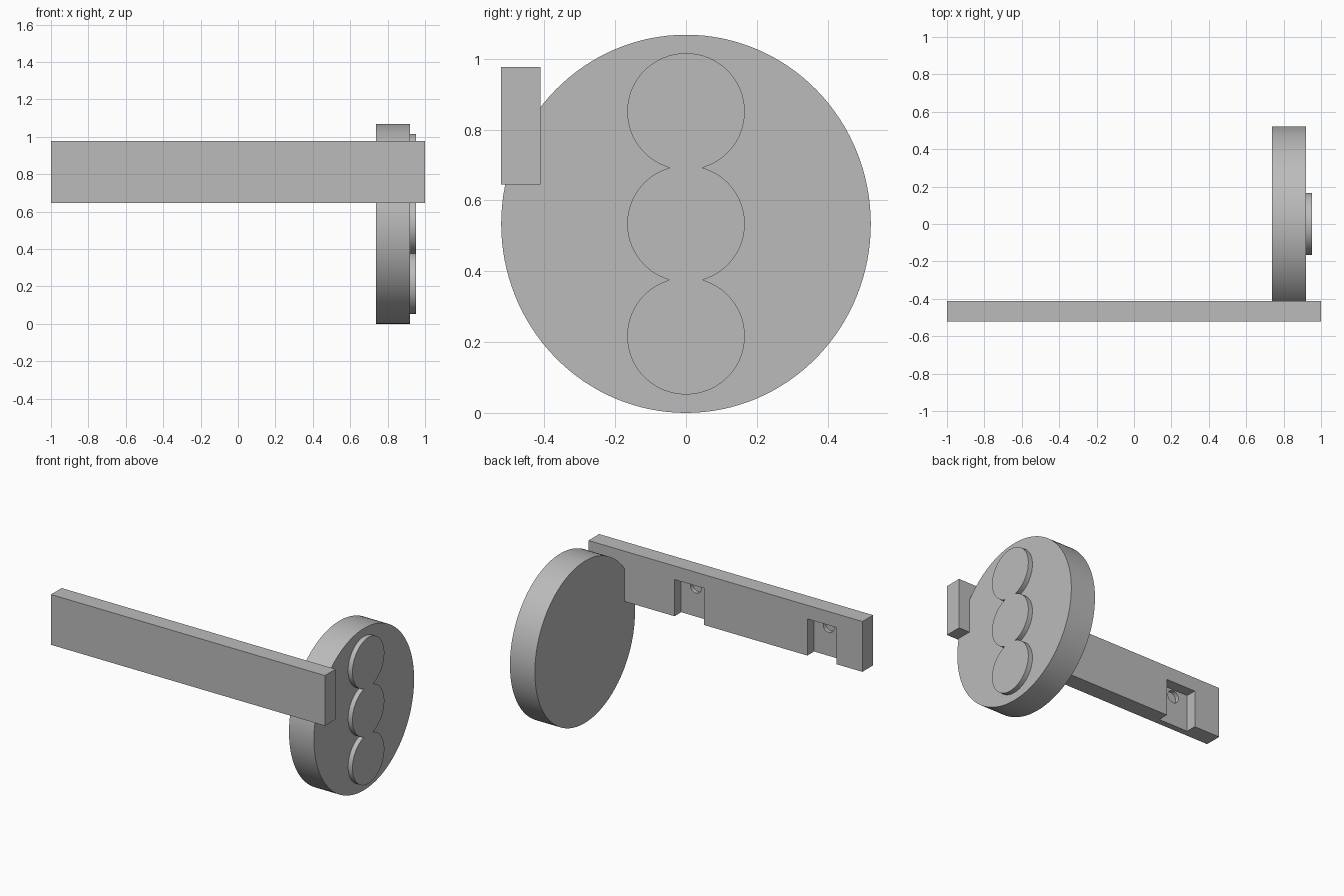
import bpy
from math import pi

cube = bpy.data.objects.get("Cube")
if cube:
    bpy.data.objects.remove(cube, do_unlink=True)

# One plain grey for everything
grey = bpy.data.materials.new("plain grey")
grey.use_nodes = True
colour = (0.5, 0.5, 0.5, 1)
grey.diffuse_color = colour
grey.node_tree.nodes["Principled BSDF"].inputs["Base Color"].default_value = colour


def finish(name):
    obj = bpy.context.object
    obj.name = name
    obj.data.materials.append(grey)
    bpy.ops.object.transform_apply(location=False, rotation=True, scale=True)
    return obj


def box(name, low, high):
    centre = [(a + b) / 2 for a, b in zip(low, high)]
    bpy.ops.mesh.primitive_cube_add(size=1, location=centre)
    bpy.context.object.scale = [b - a for a, b in zip(low, high)]
    return finish(name)


def x_disc(name, x0, x1, y_radius, z_radius, z):
    # Round plate lying across the x axis
    bpy.ops.mesh.primitive_cylinder_add(vertices=128, radius=1, depth=x1 - x0,
                                        location=((x0 + x1) / 2, 0, z),
                                        rotation=(0, pi / 2, 0))
    bpy.context.object.scale = (z_radius, y_radius, 1)
    obj = finish(name)
    bpy.ops.object.shade_smooth_by_angle()
    return obj


def boolean(target, other, operation):
    mod = target.modifiers.new(operation.title(), "BOOLEAN")
    mod.operation = operation
    mod.solver = "EXACT"
    mod.object = other
    bpy.context.view_layer.objects.active = target
    bpy.ops.object.modifier_apply(modifier=mod.name)
    bpy.data.objects.remove(other, do_unlink=True)


# Long bar with notches in its back, open at the bottom
FRONT, BACK, BOTTOM, TOP = -0.522, -0.411, 0.645, 0.977
WALL = BACK - 0.07
bar = box("bar", (-1, FRONT, BOTTOM), (1, BACK, TOP))
for x in (0.265, -0.705):
    notch = box("notch_cutter", (x - 0.107, WALL, BOTTOM - 0.1),
                (x + 0.107, BACK + 0.1, 0.887))
    boolean(bar, notch, "DIFFERENCE")
    # Blind hole in the wall of the notch
    bpy.ops.mesh.primitive_cylinder_add(vertices=32, radius=0.04, depth=0.05,
                                        location=(x, WALL, 0.84),
                                        rotation=(pi / 2, 0, 0))
    boolean(bar, finish("hole_cutter"), "DIFFERENCE")

# Large end disc, with its edge trimmed where it meets the bar
MIDDLE = 0.534
disc = x_disc("end_disc", 0.738, 0.92, 0.522, 0.534, MIDDLE)
trim = box("trim_cutter", (0.5, FRONT - 0.1, BOTTOM), (1.1, BACK, TOP))
boolean(disc, trim, "DIFFERENCE")

# Raised badge of three overlapping rounds
badge = x_disc("raised_rounds", 0.91, 0.952, 0.166, 0.165, MIDDLE)
for step in (-1, 1):
    part = x_disc("round", 0.91, 0.952, 0.166, 0.165, MIDDLE + step * 0.317)
    boolean(badge, part, "UNION")
bpy.ops.object.select_all(action="DESELECT")
for obj in (bar, disc, badge):
    obj.select_set(True)
bpy.ops.object.shade_smooth_by_angle()
